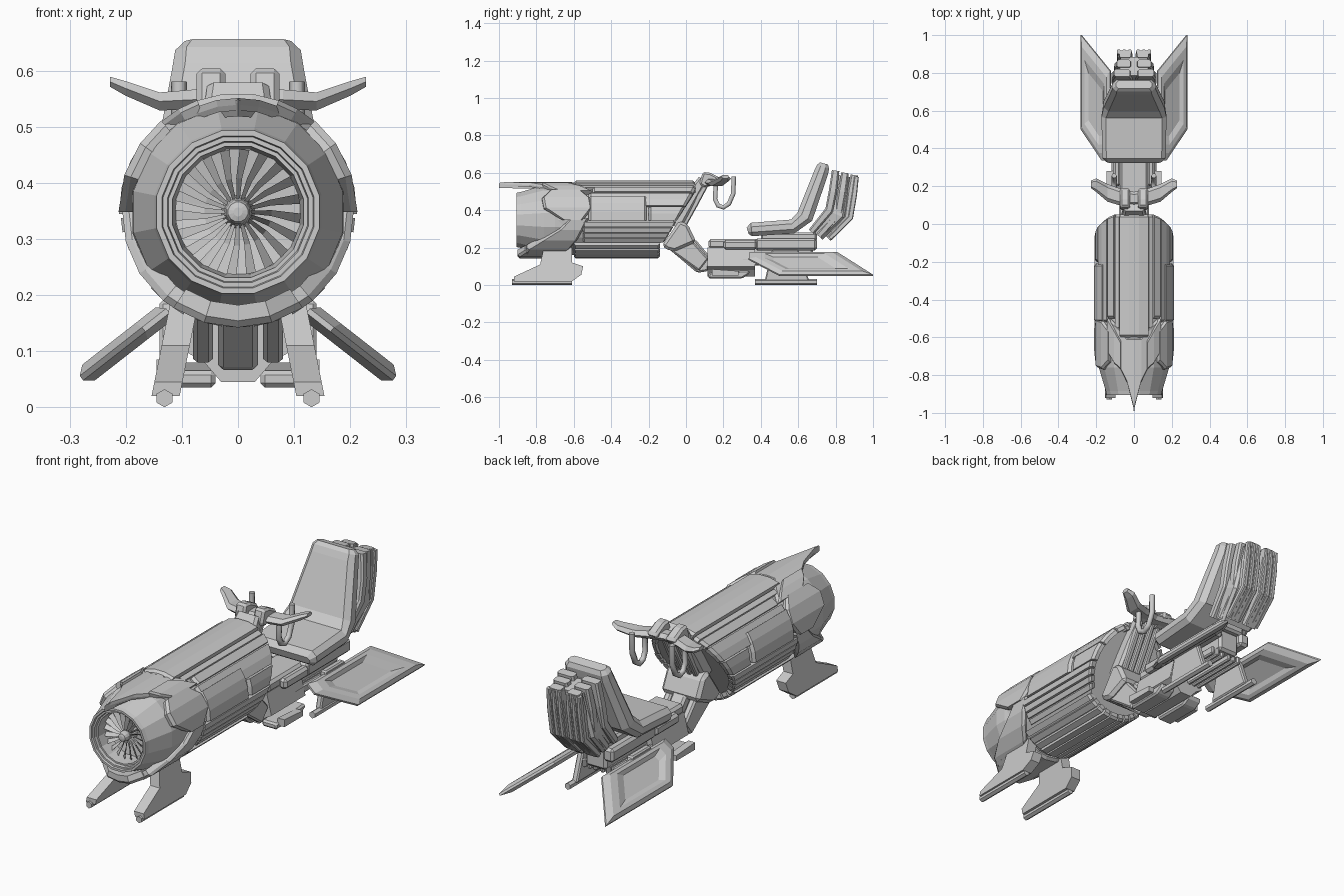
import bpy, bmesh, math
from mathutils import Vector

if "Cube" in bpy.data.objects:
    bpy.data.objects.remove(bpy.data.objects["Cube"])

CZ = 0.348  # engine axis height
rad = math.radians


def loft(name, shells, mirror=False):
    """Each shell is a list of equal-length closed rings, bridged and capped."""
    bm = bmesh.new()
    for rings in shells:
        vs = [[bm.verts.new(p) for p in r] for r in rings]
        n = len(vs[0])
        for a, b in zip(vs, vs[1:]):
            for i in range(n):
                bm.faces.new((a[i], a[(i + 1) % n], b[(i + 1) % n], b[i]))
        bm.faces.new(vs[0][::-1])
        bm.faces.new(vs[-1])
    bmesh.ops.recalc_face_normals(bm, faces=bm.faces)
    me = bpy.data.meshes.new(name)
    bm.to_mesh(me)
    bm.free()
    ob = bpy.data.objects.new(name, me)
    bpy.context.collection.objects.link(ob)
    if mirror:
        ob.modifiers.new("Mirror", "MIRROR")
    return ob


def prism(name, pts, x0, x1, bevel=0.008, mirror=False):
    """Side profile (y, z) extruded across x."""
    ob = loft(name, [[[(x, y, z) for y, z in pts] for x in (x0, x1)]])
    m = ob.modifiers.new("Bevel", "BEVEL")
    m.width, m.segments = bevel, 1
    if mirror:
        ob.modifiers.new("Mirror", "MIRROR")
    return ob


def box(name, x0, x1, y0, y1, z0, z1, bevel=0.008, mirror=False):
    return prism(name, [(y0, z0), (y1, z0), (y1, z1), (y0, z1)], x0, x1, bevel, mirror)


def path(pts, xc=0.0, ch=0.012):
    """Chamfered rectangle swept along (y, z, half width, half thickness)."""
    rings = []
    for i, (y, z, w, t) in enumerate(pts):
        a, b = pts[max(i - 1, 0)], pts[min(i + 1, len(pts) - 1)]
        d = Vector((b[0] - a[0], b[1] - a[1])).normalized()
        c = min(ch, t * 0.6, w * 0.6)
        sec = [(w, t - c), (w - c, t), (c - w, t), (-w, t - c),
               (-w, c - t), (c - w, -t), (w - c, -t), (w, c - t)]
        rings.append([(xc + u, y - d.y * v, z + d.x * v) for u, v in sec])
    return rings


def polar(r, a, y):
    return (r * math.sin(rad(a)), y, CZ + r * math.cos(rad(a)))


def lathe(name, prof, n=16):
    return loft(name, [[[polar(r, 360 * (i + .5) / n, y) for i in range(n)] for y, r in prof]])


def rear(a):  # slanted rear end of the engine
    return min(0.05, 0.04 + (CZ + 0.2 * math.cos(rad(a)) - 0.5) * 0.57)


def panel(name, angs, fronts, back, r, thick=0.03, c=0.012):
    """Curved armour plate on the engine; angles run from the top."""
    rings = []
    for i, a in enumerate(angs):
        y0 = fronts[i] if isinstance(fronts, list) else fronts
        y1 = back[i] if isinstance(back, list) else rear(a) if back is None else back
        rings.append([polar(r - thick, a, y0), polar(r - c, a, y0), polar(r, a, y0 + c),
                      polar(r, a, y1 - c), polar(r - c, a, y1), polar(r - thick, a, y1)])
    return loft(name, [rings], mirror=min(angs) >= 0)


# Engine core, intake cowl and lip
N = 24
loft("engine_core", [[[polar(.186, 360 * i / N, y if y else rear(360 * i / N) - .015)
                       for i in range(N)] for y in (-.7, 0)]])
lathe("intake_cowl", [(-.62, .18), (-.7, .192), (-.76, .19), (-.885, .152), (-.905, .148),
                      (-.905, .138), (-.895, .136), (-.895, .128), (-.88, .126),
                      (-.88, .119), (-.8, .113), (-.79, .05)])
# Fan
lathe("fan_hub", [(-.79, .03), (-.86, .022), (-.872, .018), (-.875, .008)], 12)
blades = []
for k in range(20):
    a = k * 18
    blades.append([[polar(r, a + s - w, -.845), polar(r, a + s + w, -.825 - d),
                    polar(r, a + s + w, -.82 - d), polar(r, a + s - w, -.84)]
                   for r, s, w, d in ((.016, 0, 9, 0), (.06, 2, 5, .003), (.112, 6, 4.5, .005))])
loft("fan_blades", blades)

# Nose shroud: pointed crest, cheek plates and chin
panel("nose_crest", [-42, -26, -11, 0, 11, 26, 42], [-.70, -.74, -.84, -.985, -.84, -.74, -.70],
      [-.50, -.54, -.6, -.6, -.6, -.54, -.50], .203, .022)
panel("crest_ridge", [-10, -5, 0, 5, 10], [-.78, -.87, -1, -.87, -.78],
      [-.6, -.59, -.58, -.59, -.6], .2, .03, .006)
panel("crest_edge", [20, 30, 42], [-.77, -.74, -.68], [-.62, -.56, -.5], .212, .03, .008)
panel("cheek_plate", [40, 55, 72, 90], [-.73, -.77, -.76, -.66], [-.56, -.51, -.5, -.55], .213, .045)
panel("shroud_strap", [88, 105, 122, 140, 152], [-.62, -.68, -.77, -.85, -.86],
      [-.52, -.55, -.58, -.62, -.66], .207, .035)
panel("chin_guard", [146, 163, 180, 197, 214], [-.86, -.9, -.9, -.9, -.86], -.62, .206, .04)

# Main engine panels
panel("top_panel", [-21, -7, 7, 21], -.6, None, .212)
panel("top_rail", [23, 30], -.56, None, .200)
panel("shoulder_rail", [32, 43], -.5, None, .207)
panel("shoulder_panel", [45, 57, 68], -.52, None, .205)
panel("side_front_panel", [53, 65, 78, 91], -.52, -.21, .212)
panel("side_rear_panel", [70, 80, 91], -.2, None, .207)
for i, a in enumerate((93, 102, 111, 120)):
    panel(f"lower_side_rib_{i}", [a, a + 7], -.55, None, .209 - .003 * i, .03, .008)
for i, a in enumerate((131, 142, 153, 164)):
    panel(f"belly_rib_{i}", [a, a + 8], -.6, -.14, .206, .03, .01)
panel("belly_keel", [-186, -174], -.6, -.14, .206, .03, .01)

# Front legs and skids
leg = [(-.92, .02), (-.92, .045), (-.78, .11), (-.76, .2), (-.61, .2), (-.61, .12), (-.55, .1),
       (-.56, .055), (-.61, .02)]
loft("front_leg", [[[(x + (.2 - z) * .2, y, z) for y, z in leg] for x in (.068, .118)]], True)


def skid(name, y0, y1):
    ring = lambda y, r: [(.131 + r * math.sin(rad(60 * i)), y, .016 + r * math.cos(rad(60 * i)))
                         for i in range(6)]
    loft(name, [[ring(y0, .016), ring(y1, .016)]], True)


skid("front_skid", -.93, -.61)
skid("rear_skid", .37, .7)
prism("rear_skid_strut", [(.42, .02), (.66, .02), (.6, .19), (.46, .19)], .11, .14, .006, True)

# Neck joining engine and chassis
prism("neck_knuckle", [(-.13, .21), (-.035, .345), (.01, .325), (.055, .23), (-.06, .18), (-.1, .19)],
      -.1, .1, .015)
prism("neck_arm", [(-.1, .2), (.05, .245), (.13, .15), (.12, .075), (.06, .065)], -.036, .036, .01)
prism("neck_side_arm", [(-.09, .19), (.04, .23), (.12, .14), (.07, .075)], .045, .08, .008, True)

# Chassis
box("chassis_top", -.075, .075, .12, .4, .195, .245, .012)
box("chassis_top_wing", .07, .11, .2, .38, .19, .24, .012, True)
loft("chassis_mid", [[[(x, y, z) for x, z in ((-.03, .045), (.03, .045), (.06, .08), (.095, .1),
                      (.07, .2), (-.07, .2), (-.095, .1), (-.06, .08))] for y in (.115, .37)]])
box("chassis_rail", .05, .105, .37, .7, .185, .25, .012, True)
box("chassis_spine", -.055, .055, .3, .68, .13, .24, .012)
for i in range(3):
    box(f"under_rib_{i}", .01 + i * .028, .03 + i * .028, .3, .66, .105, .145, .006, True)
box("seat_mount", -.07, .07, .4, .7, .235, .28, .01)
# Foot pegs
prism("foot_peg", [(.12, .035), (.3, .035), (.34, .06), (.34, .08), (.12, .065)], .04, .118, .008, True)
loft("foot_peg_tip", [[[(x, y, z) for y, z in ((.14, .05), (.28, .05), (.28, .075), (.14, .085))]
                       for x in (.11, .145)]], True)

# Rear wings: chisel-edged slabs with a recessed centre
outline = [(.125, .34), (.125, .81), (.279, 1.0), (.279, .5), (.168, .335)]
slope = math.atan(.78)
nrm = Vector((math.sin(slope), 0, math.cos(slope)))
base = [Vector((x, y, .172 - (x - .125) * .78)) for x, y in outline]
mid = sum(base, Vector()) / len(base)
loft("rear_wing", [[[mid + (p - mid) * s + nrm * h for p in base] for s, h in
                    ((.5, -.006), (.68, -.018), (.85, -.018), (1, -.005), (1, .005),
                     (.85, .018), (.68, .018), (.5, .006))]], True)

# Seat
loft("seat", [path([(.33, .29, .145, .018), (.35, .297, .168, .036), (.57, .313, .172, .038),
                    (.635, .365, .16, .045), (.722, .60, .117, .038), (.733, .632, .112, .034),
                    (.738, .65, .095, .022)], 0, .025)])

# Finned pack behind the seat
loft("pack_core", [path([(.70, .27, .085, .04), (.80, .38, .105, .05), (.835, .585, .075, .05)])])
for k in range(3):
    w = .056 - .008 * k
    pts = [(.67 + .045 * k, .285 - .018 * k, w * .8, .018), (.765 + .05 * k, .40 - .02 * k, w, .022),
           (.785 + .05 * k, .5, w, .022), (.80 + .05 * k, .612 - .012 * k, w * .75, .02)]
    loft(f"pack_fin_{k}", [path(pts, w + .007, .008)], True)
ribs = [path([(.77, .25, .009, .012), (.88, .36, .011, .014), (.90, .48, .011, .014),
              (.912, .58, .009, .012)], x, .004) for x in (.022, .052, .08)]
loft("pack_rib", ribs, True)

# Steering column with ribbed rear face
loft("steering_column", [path([(-.07, .32, .08, .045), (.02, .46, .07, .035), (.09, .565, .055, .025)])])
loft("column_rib", [path([(-.03, .3, .012, .02), (.05, .44, .012, .018), (.11, .54, .01, .012)], x, .005)
                    for x in (.018, .05)], True)
prism("dash_pod", [(.07, .54), (.09, .605), (.13, .6), (.19, .57), (.19, .55), (.1, .52)],
      .022, .074, .012, True)

# Handlebar
bar = []
for x, y, z, hy, hz in ((0, .135, .55, .035, .018), (.08, .145, .548, .045, .018),
                        (.14, .165, .545, .047, .016), (.2, .205, .568, .036, .013),
                        (.228, .21, .58, .02, .009)):
    bar.append([(x, y - hy, z), (x, y - hy * .6, z + hz), (x, y + hy * .6, z + hz),
                (x, y + hy, z), (x, y + hy * .6, z - hz), (x, y - hy * .6, z - hz)])
loft("handlebar", [bar], True)

# Hooked hand grips
cu = bpy.data.curves.new("hand_grips", "CURVE")
cu.dimensions, cu.bevel_depth, cu.bevel_resolution, cu.use_fill_caps = "3D", .014, 1, True
for s in (-1, 1):
    pts = [(.16, .54), (.155, .46), (.172, .425), (.2, .415), (.23, .435), (.253, .49), (.255, .58)]
    sp = cu.splines.new("POLY")
    sp.points.add(len(pts) - 1)
    for p, (y, z) in zip(sp.points, pts):
        p.co = (s * .105, y, z, 1)
bpy.context.collection.objects.link(bpy.data.objects.new("hand_grips", cu))
